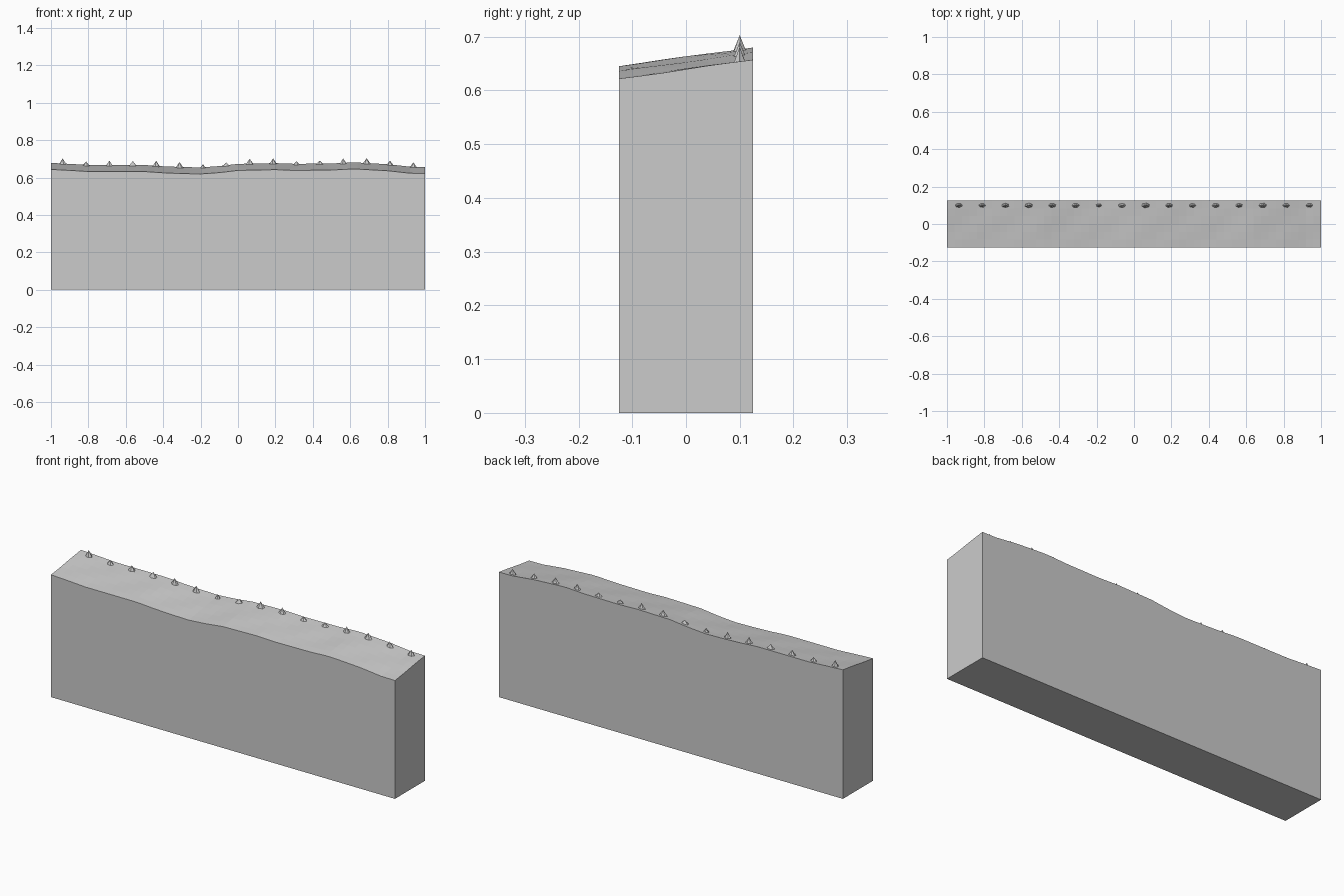
import bpy, bmesh, math, random

if "Cube" in bpy.data.objects:
    bpy.data.objects.remove(bpy.data.objects["Cube"])
random.seed(4)

stone = bpy.data.materials.new("grey stone")
stone.diffuse_color = (0.6, 0.6, 0.6, 1)
stone.use_nodes = True
stone.node_tree.nodes["Principled BSDF"].inputs["Base Color"].default_value = stone.diffuse_color

# Height of the wall's front top edge along its length
EDGE = [(-1, .643), (-.9, .638), (-.8, .632), (-.5, .632), (-.4, .625), (-.3, .621),
        (-.2, .619), (-.1, .626), (0, .638), (.2, .642), (.3, .638), (.5, .64),
        (.62, .646), (.8, .636), (.92, .623), (1, .622)]


def top_z(x, y):
    for (x0, z0), (x1, z1) in zip(EDGE, EDGE[1:]):
        if x <= x1:
            z = z0 + (z1 - z0) * (x - x0) / (x1 - x0)
            break
    ripple = .0012 * math.sin(22 * (x - y)) * (1 - (y / .125) ** 2)
    return z + .035 * (y + .125) / .25 + ripple


def finish(bm, name):
    bmesh.ops.recalc_face_normals(bm, faces=bm.faces)
    me = bpy.data.meshes.new(name)
    bm.to_mesh(me)
    bm.free()
    me.materials.append(stone)
    ob = bpy.data.objects.new(name, me)
    bpy.context.collection.objects.link(ob)
    return ob


# Wall: flat slab whose uneven top slopes up to the back
bm = bmesh.new()
NX, NY = 50, 6
top = [[bm.verts.new((x, y, top_z(x, y))) for y in [-.125 + .25 * j / NY for j in range(NY + 1)]]
       for x in [-1 + 2 * i / NX for i in range(NX + 1)]]
for i in range(NX):
    for j in range(NY):
        bm.faces.new((top[i][j], top[i + 1][j], top[i + 1][j + 1], top[i][j + 1]))
base = {(sx, sy): bm.verts.new((sx, sy * .125, 0)) for sx in (-1, 1) for sy in (-1, 1)}
bm.faces.new([base[-1, -1], base[-1, 1], base[1, 1], base[1, -1]])
bm.faces.new([base[-1, -1], base[1, -1]] + [r[0] for r in reversed(top)])
bm.faces.new([base[1, 1], base[-1, 1]] + [r[NY] for r in top])
bm.faces.new([base[-1, 1], base[-1, -1]] + top[0])
bm.faces.new([base[1, -1], base[1, 1]] + top[NX][::-1])
wall = finish(bm, "wall")

# Shards: small flattened pyramids set into the crest
TIPS = [.703, .686, .690, .688, .690, .683, .672, .680,
        .700, .702, .687, .690, .702, .703, .690, .681]
for i, tip in enumerate(TIPS):
    x = -.9375 + .125 * i
    z0 = top_z(x, .1) - .008
    bm = bmesh.new()
    bmesh.ops.create_cone(bm, cap_ends=True, segments=6, radius1=1, radius2=0, depth=1)
    turn, r = random.uniform(0, 1), random.uniform(.024, .029)
    if i == 6:
        r = .021
    for v in bm.verts:
        a, d = math.atan2(v.co.y, v.co.x) + turn, math.hypot(v.co.x, v.co.y)
        v.co = (x + r * d * math.cos(a), .1 + r * .6 * d * math.sin(a),
                z0 + (v.co.z + .5) * (tip - z0))
    finish(bm, "shard_%02d" % (i + 1))
